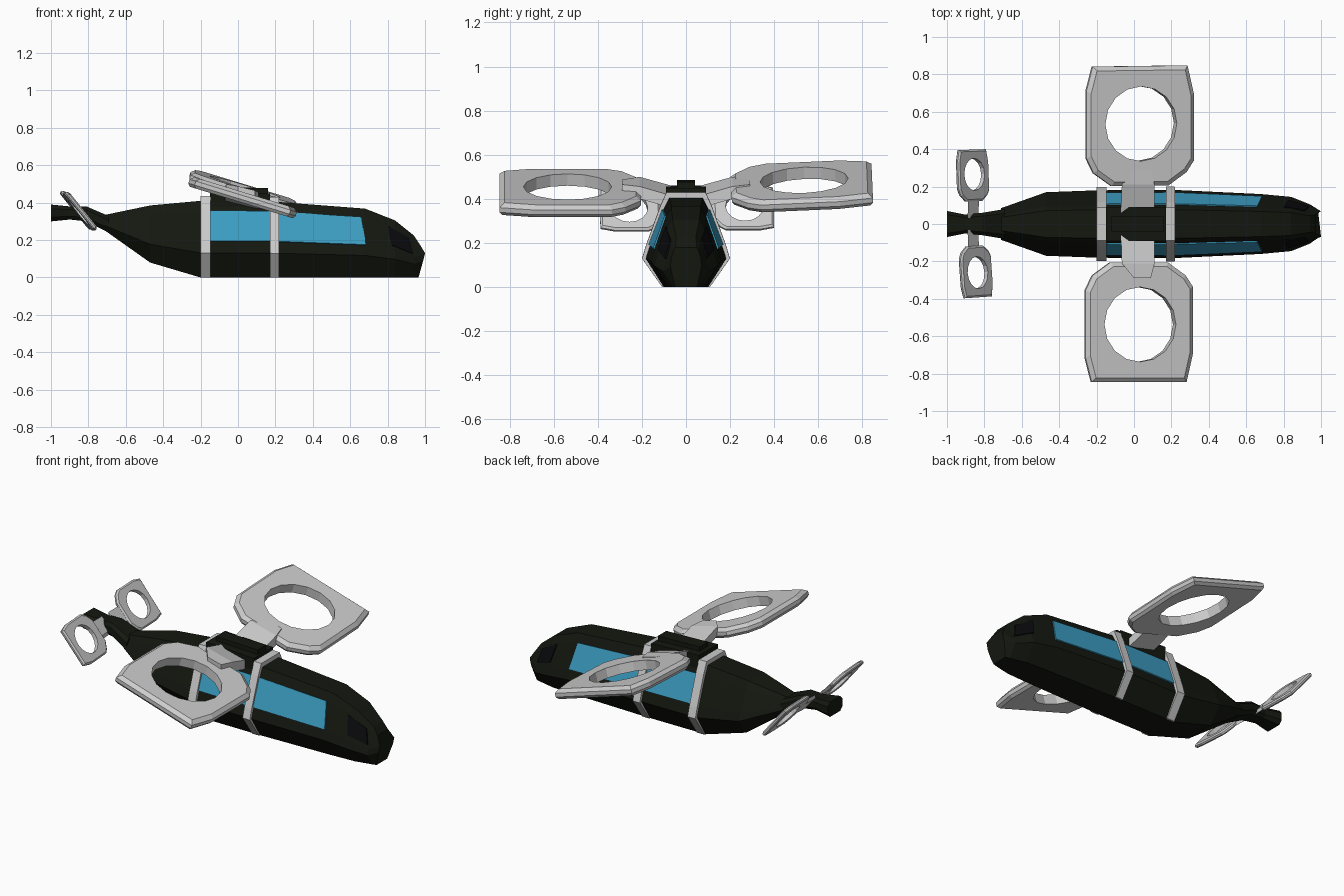
import bpy, bmesh, math
from mathutils import Vector, Matrix

if "Cube" in bpy.data.objects:
    bpy.data.objects.remove(bpy.data.objects["Cube"])


def material(name, rgb):
    m = bpy.data.materials.new(name)
    m.diffuse_color = (*rgb, 1)
    m.use_nodes = True
    m.node_tree.nodes["Principled BSDF"].inputs["Base Color"].default_value = m.diffuse_color
    return m


HULL = material("hull_dark_green", (0.007, 0.009, 0.005))
GLASS = material("glass_blue", (0.045, 0.34, 0.54))
BLACK = material("windshield_black", (0.003, 0.003, 0.004))


def loft(name, rings, mat=None):
    """Join closed rings of equal length into a capped solid."""
    bm = bmesh.new()
    vs = [[bm.verts.new(p) for p in r] for r in rings]
    n = len(rings[0])
    for a, b in zip(vs, vs[1:]):
        for i in range(n):
            j = (i + 1) % n
            bm.faces.new((a[i], a[j], b[j], b[i]))
    bm.faces.new(vs[0])
    bm.faces.new(vs[-1])
    bmesh.ops.recalc_face_normals(bm, faces=bm.faces)
    me = bpy.data.meshes.new(name)
    bm.to_mesh(me)
    bm.free()
    ob = bpy.data.objects.new(name, me)
    bpy.context.collection.objects.link(ob)
    if mat:
        me.materials.append(mat)
    return ob


def box(name, x0, x1, hw, z0, z1, slope, mat):
    ring = lambda x: [(x, -hw, z0), (x, hw, z0), (x, hw, z1 - slope * x), (x, -hw, z1 - slope * x)]
    return loft(name, [ring(x0), ring(x1)], mat)


def full(half):
    """Mirror a half profile (bottom to top) across y."""
    return [Vector(p) for p in half] + [Vector((p[0], -p[1], p[2])) for p in reversed(half)]


# Hull sections: x, bottom, top, half width
YF, ZF = (0.55, 1, 0.9, 0.56, 0.42), (0, 0.32, 0.46, 0.87, 1)
SECTIONS = [(-0.71, 0.25, 0.335, 0.085), (-0.47, 0.08, 0.385, 0.17), (-0.2, 0, 0.41, 0.18),
            (0.2, 0, 0.405, 0.183), (0.68, 0, 0.368, 0.16), (0.84, 0, 0.305, 0.145),
            (0.94, 0, 0.225, 0.105)]


def half_section(x, zb, zt, w, yf=YF, zf=ZF):
    return [(x, w * a, zb + (zt - zb) * b) for a, b in zip(yf, zf)]


def section_at(x):
    for a, b in zip(SECTIONS, SECTIONS[1:]):
        if a[0] <= x <= b[0]:
            t = (x - a[0]) / (b[0] - a[0])
            return half_section(*[p + (q - p) * t for p, q in zip(a, b)])


nose = [(0.965, 0.05, 0), (0.99, 0.07, 0.09), (1.0, 0.068, 0.13), (0.985, 0.06, 0.155), (0.97, 0.05, 0.18)]
loft("hull", [full(half_section(*s)) for s in SECTIONS] + [full(nose)], HULL)

# Tail boom
BOOM = [(-1, 0.30, 0.39, 0.07), (-0.9, 0.31, 0.38, 0.05), (-0.81, 0.30, 0.38, 0.06), (-0.69, 0.24, 0.328, 0.08)]
loft("tail_boom", [full(half_section(*s, yf=(0.7, 1, 1, 1, 0.7), zf=(0, 0.25, 0.5, 0.75, 1))) for s in BOOM], HULL)


# Bands around the hull
def band_ring(x):
    grow = ((0.008, 0), (0.017, 0), (0.017, 0.004), (0.016, 0.012), (0.012, 0.026))
    return full([(p[0], p[1] + dy, p[2] + dz) for p, (dy, dz) in zip(section_at(x), grow)])


for name, x0, x1 in (("rear_band", -0.2, -0.148), ("front_band", 0.17, 0.218)):
    loft(name, [band_ring(x0), band_ring(x1)])


# Panels lying on the upper side faces of the hull
def panel(name, xs, side, mat, lo=0.0, hi=1.0, skew=0.0):
    out = Vector((0, 0.9, 0.35)) * 0.008
    rings = []
    for x in xs:
        a, b = Vector(section_at(x)[2]), Vector(section_at(x - skew)[3])
        p, q = a.lerp(b, lo), a.lerp(b, hi)
        ring = [p - out, q - out, q + out, p + out]
        rings.append([(v.x, v.y * side, v.z) for v in ring])
    loft(name, rings, mat)


for side, label in ((1, "left"), (-1, "right")):
    panel(label + "_window", (-0.155, 0.2, 0.685), side, GLASS, 0.03, 1.0, 0.025)
    panel(label + "_windshield", (0.83, 0.84, 0.94), side, BLACK, 0.2, 0.95, 0.03)

# Rotor hub on the roof
box("hub", -0.15, 0.17, 0.09, 0.36, 0.455, 0.04, HULL)
box("hub_ridge", -0.12, 0.16, 0.04, 0.40, 0.482, 0.03, HULL)

# Rotor frames: chamfered plates with a round opening
OUTLINE = [(-0.265, 0.32), (0.265, 0.32), (0.3, 0.17), (0.3, -0.19), (0.26, -0.25), (0.16, -0.32),
           (-0.16, -0.32), (-0.26, -0.25), (-0.3, -0.17), (-0.3, 0.19)]


def rotor_frame(name, side, scale, centre, tilt, roll, yaw):
    rings = [[(x * s, y * s * side, z) for x, y in OUTLINE]
             for z, s in ((-0.028, 0.96), (-0.012, 1), (0.01, 1), (0.028, 0.93))]
    ob = loft(name, rings)
    circle = [(0.2 * math.cos(k * math.tau / 16), 0.2 * math.sin(k * math.tau / 16) + 0.012 * side)
              for k in range(16)]
    cutter = loft("cutter", [[(x, y, z) for x, y in circle] for z in (-0.2, 0.2)])
    cutter.hide_render = True
    mod = ob.modifiers.new("opening", "BOOLEAN")
    mod.operation, mod.solver, mod.object = "DIFFERENCE", "EXACT", cutter
    bpy.context.view_layer.objects.active = ob
    bpy.ops.object.modifier_apply(modifier=mod.name)
    bpy.data.objects.remove(cutter)
    rot = [Matrix.Rotation(math.radians(a), 4, ax) for a, ax in ((yaw, "Z"), (roll, "X"), (tilt, "Y"))]
    ob.data.transform(Matrix.Translation(centre) @ rot[0] @ rot[1] @ rot[2] @ Matrix.Scale(scale, 4))


# Arms: each end is y, x0, x1, middle z
def arm(name, side, ends, xc, slope, thick):
    rings = []
    for y, x0, x1, z in ends:
        za, zb = z - slope * (x0 - xc), z - slope * (x1 - xc)
        rings.append([(x0, y * side, za - thick), (x1, y * side, zb - thick),
                      (x1, y * side, zb + thick), (x0, y * side, za + thick)])
    loft(name, rings)


rotor_frame("left_main_rotor_frame", 1, 1.0, (0.03, 0.525, 0.458), 17, 2.5, 0)
rotor_frame("right_main_rotor_frame", -1, 1.0, (0.025, -0.525, 0.428), 17, 0, 0)
rotor_frame("left_tail_rotor_frame", 1, 0.43, (-0.862, 0.26, 0.36), 51, 0, 2)
rotor_frame("right_tail_rotor_frame", -1, 0.43, (-0.845, -0.255, 0.355), 51, 0, 4)
for side, label in ((1, "left"), (-1, "right")):
    arm(label + "_main_arm", side, [(0.06, -0.07, 0.11, 0.405), (0.21, -0.065, 0.11, 0.448),
                                    (0.29, 0.0, 0.09, 0.452)], 0.03, 0.25, 0.028)
    arm(label + "_tail_arm", side, [(0.03, -0.89, -0.835, 0.35), (0.16, -0.885, -0.825, 0.36)],
        -0.86, 1.23, 0.012)
